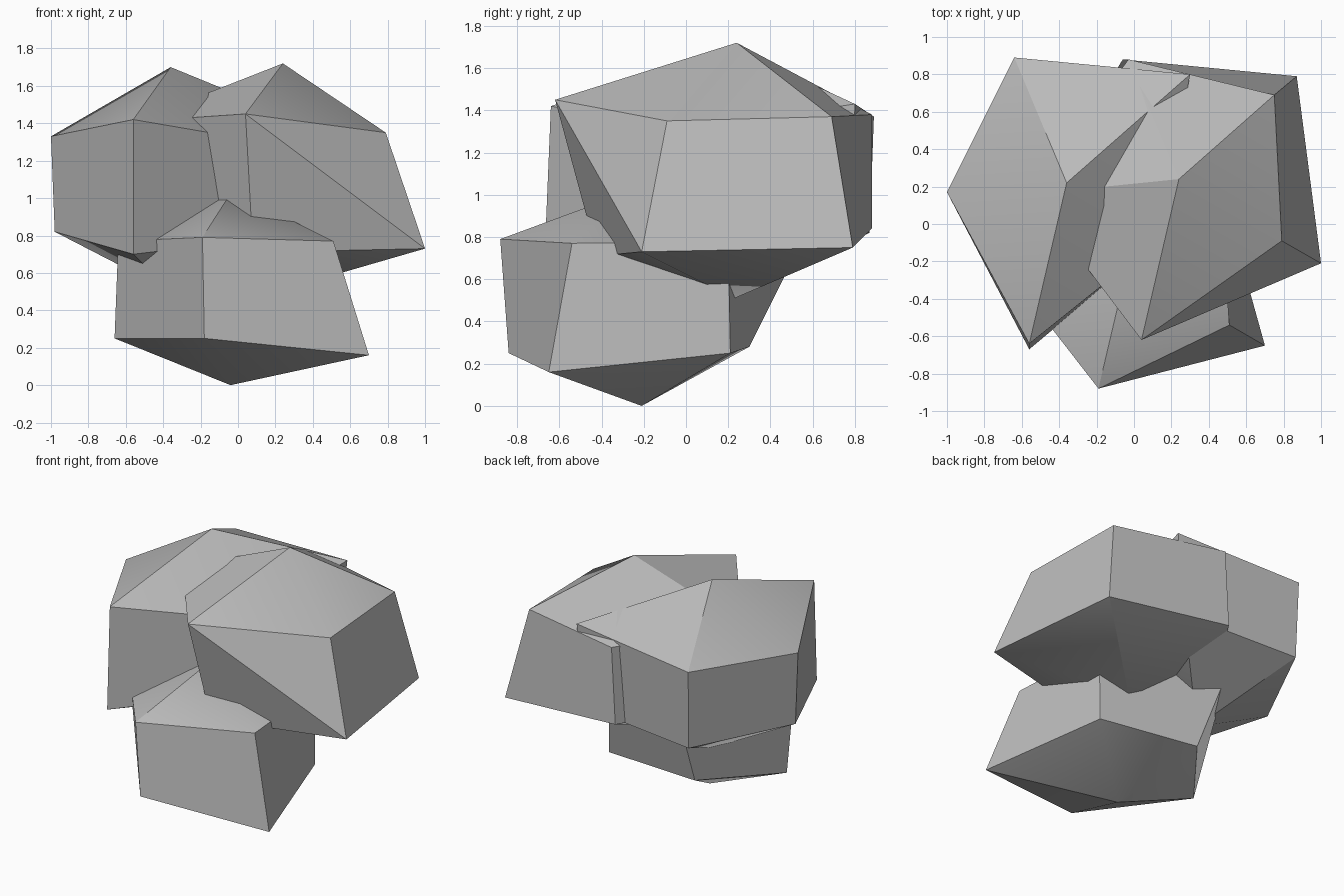
import bpy
import bmesh
from math import radians

SIDES = 5

old_cube = bpy.data.objects.get("Cube")
if old_cube:
    bpy.data.objects.remove(old_cube, do_unlink=True)

# One plain stone colour for every boulder
stone = bpy.data.materials.new("stone_grey")
stone.use_nodes = True
stone_colour = (0.5, 0.5, 0.5, 1.0)
stone.diffuse_color = stone_colour
stone.node_tree.nodes["Principled BSDF"].inputs["Base Color"].default_value = stone_colour


def make_boulder(name, top, upper, lower, bottom, crease=None):
    """Faceted boulder: a peak, two five-sided rings and a lower point.
    crease = (upper corner, lower corner) splits one side diagonally."""
    bm = bmesh.new()
    peak, base = bm.verts.new(top), bm.verts.new(bottom)
    high = [bm.verts.new(p) for p in upper]
    low = [bm.verts.new(p) for p in lower]
    for i in range(SIDES):
        j = (i + 1) % SIDES
        bm.faces.new((peak, high[i], high[j]))
        bm.faces.new((high[i], low[i], low[j], high[j]))
        bm.faces.new((base, low[j], low[i]))
    if crease:
        bmesh.ops.connect_verts(bm, verts=[high[crease[0]], low[crease[1]]])
    bmesh.ops.recalc_face_normals(bm, faces=bm.faces)
    mesh = bpy.data.meshes.new(name)
    bm.to_mesh(mesh)
    bm.free()
    mesh.materials.append(stone)
    boulder = bpy.data.objects.new(name, mesh)
    bpy.context.collection.objects.link(boulder)
    # Soften shallow folds, keep hard rims
    bpy.ops.object.select_all(action="DESELECT")
    boulder.select_set(True)
    bpy.context.view_layer.objects.active = boulder
    bpy.ops.object.shade_smooth_by_angle(angle=radians(30))
    return boulder


# Rings run counter-clockwise, starting at the back corner on the +x side
# Upper boulder on the -x side
make_boulder(
    "right_upper_boulder",
    top=(-.36, .22, 1.7),
    upper=[(.3, .8, 1.43), (-.64, .89, 1.37), (-1, .17, 1.33),
           (-.56, -.64, 1.42), (.14, -.08, 1.3)],
    lower=[(.24, .79, .85), (-.63, .87, .82), (-.98, .17, .82),
           (-.56, -.67, .7), (.12, -.1, .78)],
    bottom=(-.36, .2, .5))

# Upper boulder on the +x side, with a folded front face
make_boulder(
    "left_upper_boulder",
    top=(.24, .24, 1.72),
    upper=[(.75, .69, 1.37), (-.03, .88, 1.38), (-.55, .16, 1.41),
           (.04, -.62, 1.45), (.79, -.09, 1.35)],
    lower=[(.87, .79, .75), (-.06, .88, .84), (-.5, .16, .85),
           (.08, -.42, .71), (1, -.21, .73)],
    bottom=(.24, .23, .51),
    crease=(3, 4))

# Lower boulder carrying the other two
make_boulder(
    "lower_boulder",
    top=(-.03, -.2, 1.04),
    upper=[(.46, .2, .78), (-.34, .54, .76), (-.64, -.3, .77),
           (-.19, -.88, .79), (.51, -.54, .77)],
    lower=[(.46, .21, .25), (-.28, .3, .28), (-.66, -.19, .25),
           (-.18, -.84, .25), (.7, -.65, .16)],
    bottom=(-.04, -.21, 0))
